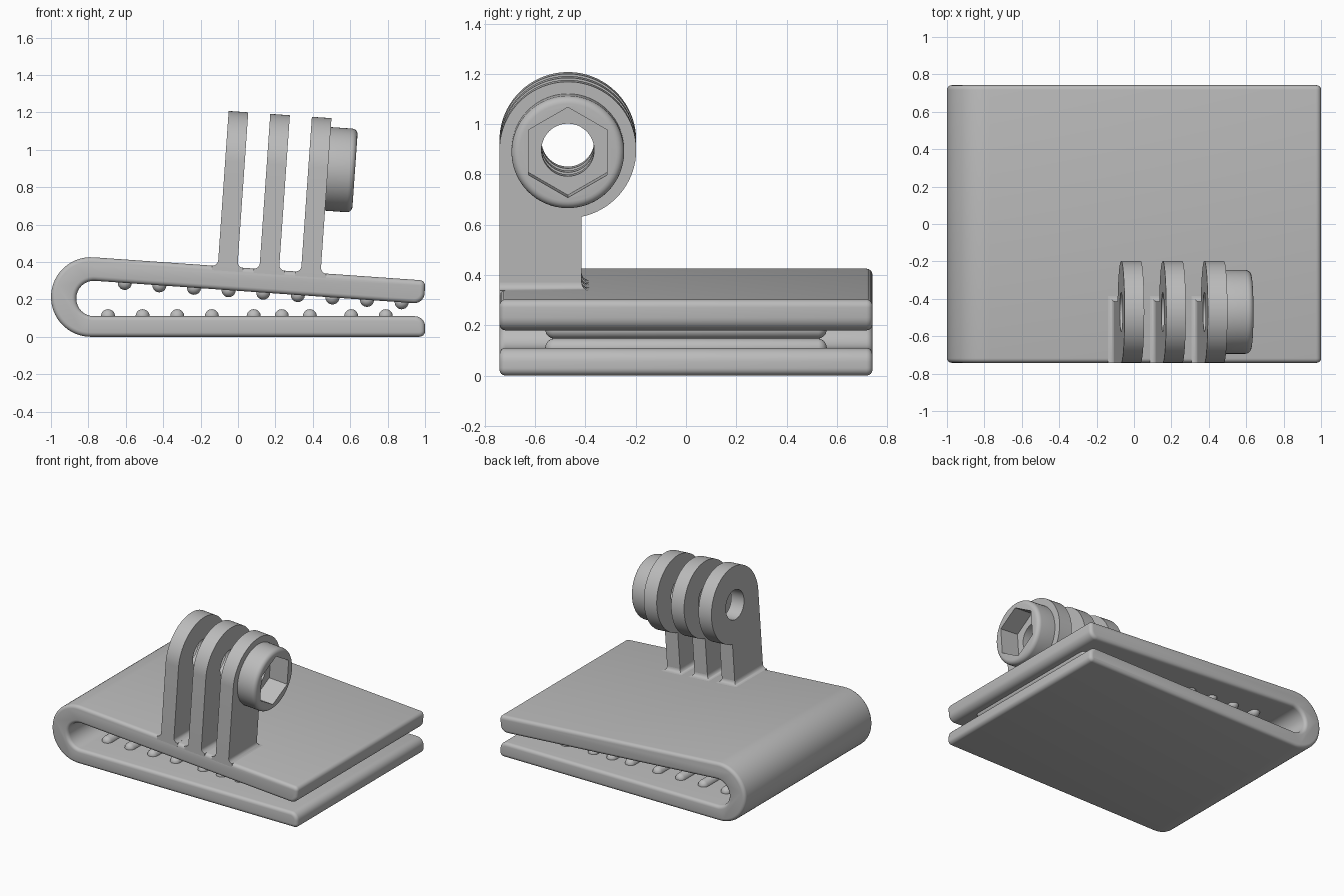
import bpy, bmesh
from math import radians, sin, cos, pi
from mathutils import Matrix, Vector

cube = bpy.data.objects.get("Cube")
if cube:
    bpy.data.objects.remove(cube, do_unlink=True)

grey = bpy.data.materials.new("grey plastic")
grey.use_nodes = True
grey.diffuse_color = (0.5, 0.5, 0.5, 1)
grey.node_tree.nodes["Principled BSDF"].inputs["Base Color"].default_value = (0.5, 0.5, 0.5, 1)

TILT = radians(4)
TILTED = Matrix.Rotation(TILT, 4, 'Y')   # frame of the sloping upper arm
HALF = 0.742                             # half depth of the clip
TOP, UNDER = 0.37, 0.245                 # upper arm surfaces in the tilted frame
AXIS_Y, AXIS_Z = -0.47, 0.929            # pivot centre in the tilted frame


def finish(name, bm, matrix=Matrix()):
    bmesh.ops.recalc_face_normals(bm, faces=bm.faces)
    me = bpy.data.meshes.new(name)
    bm.to_mesh(me)
    bm.free()
    me.materials.append(grey)
    ob = bpy.data.objects.new(name, me)
    ob.matrix_world = matrix
    bpy.context.collection.objects.link(ob)
    return ob


def activate(ob):
    bpy.ops.object.select_all(action='DESELECT')
    ob.select_set(True)
    bpy.context.view_layer.objects.active = ob


def smooth(ob, angle=35):
    activate(ob)
    bpy.ops.object.shade_smooth_by_angle(angle=radians(angle))


def arc(cx, cy, r, a0, a1, n):
    steps = [radians(a0 + (a1 - a0) * i / n) for i in range(n + 1)]
    return [(cx + r * cos(a), cy + r * sin(a)) for a in steps]


def prism(name, points, direction, matrix=Matrix()):
    bm = bmesh.new()
    face = bm.faces.new([bm.verts.new(p) for p in points])
    new = bmesh.ops.extrude_face_region(bm, geom=[face])["geom"]
    bmesh.ops.translate(bm, vec=direction, verts=[v for v in new if isinstance(v, bmesh.types.BMVert)])
    return finish(name, bm, matrix)


def disc(name, u0, u1, radius, sides, matrix=TILTED):
    """Solid round or polygonal bar along the pivot axis."""
    ring = arc(AXIS_Y, AXIS_Z, radius, 90, 450, sides)[:-1]
    return prism(name, [(u0, y, z) for y, z in ring], (u1 - u0, 0, 0), matrix)


def bevel(ob, width, segments):
    mod = ob.modifiers.new("bevel", 'BEVEL')
    mod.width, mod.segments = width, segments
    mod.limit_method, mod.angle_limit = 'ANGLE', radians(50)
    activate(ob)
    bpy.ops.object.modifier_apply(modifier=mod.name)


def cut(ob, cutter):
    mod = ob.modifiers.new("cut", 'BOOLEAN')
    mod.operation, mod.solver, mod.object = 'DIFFERENCE', 'EXACT', cutter
    activate(ob)
    bpy.ops.object.modifier_apply(modifier=mod.name)


def tilt(points):
    return [(x * cos(TILT) + z * sin(TILT), z * cos(TILT) - x * sin(TILT)) for x, z in points]


# Folded clip: outer bend, lower arm, inner bend, upper arm
INNER, OUTER, END = 0.055, 0.03, 0.979
profile = arc(-0.787, 0.2127, 0.2127, 86, 270, 32)
profile += arc(1 - OUTER, OUTER, OUTER, -90, 0, 6)
profile += arc(1 - INNER, 0.11 - INNER, INNER, 0, 90, 8)
profile += arc(-0.770, 0.2047, 0.0947, 270, 86, 24)
profile += tilt(arc(END - INNER, UNDER + INNER, INNER, -90, 0, 8))
profile += tilt(arc(END - OUTER, TOP - OUTER, OUTER, 0, 90, 6))
clip = prism("clip_body", [(x, -HALF, z) for x, z in profile], (0, 2 * HALF, 0))
bevel(clip, 0.024, 4)
smooth(clip)


# Rounded gripping ridges inside the clip
def ridge(name, x, z, matrix):
    bm = bmesh.new()
    bmesh.ops.create_uvsphere(bm, u_segments=20, v_segments=11, radius=0.038)
    for v in bm.verts:
        v.co.z += 0.522 if v.co.z > 0 else -0.522
    bmesh.ops.rotate(bm, verts=bm.verts, matrix=Matrix.Rotation(pi / 2, 3, 'X'))
    bmesh.ops.translate(bm, verts=bm.verts, vec=(x, 0, z))
    smooth(finish(name, bm, matrix), 60)


for i, x in enumerate((-0.695, -0.51, -0.325, -0.14, 0.084, 0.234, 0.384, 0.605, 0.79)):
    ridge(f"lower_ridge_{i + 1}", x, 0.11, Matrix())
for i in range(9):
    ridge(f"upper_ridge_{i + 1}", -0.624 + 0.1855 * i, UNDER, TILTED)

# Three mounting fins with a shared pivot hole and filleted feet
THICK, BACK, FILLET = 0.105, -0.415, 0.03
hole = disc("hole_cutter", -0.4, 0.8, 0.105, 48)
outline = [(-HALF, 0.345), (BACK, 0.345)] + arc(AXIS_Y, AXIS_Z, -HALF * -1 + AXIS_Y, -78.3, 180, 56)


def foot(name, u):
    bm = bmesh.new()
    levels = [(FILLET, 0.345)]
    for i in range(7):
        t = i / 6 * pi / 2
        levels.append((FILLET * (1 - sin(t)), TOP + FILLET * (1 - cos(t))))
    rings = []
    for d, z in levels:
        corners = [(u - d, -HALF), (u + THICK + d, -HALF), (u + THICK + d, BACK + d), (u - d, BACK + d)]
        rings.append([bm.verts.new((x, y, z)) for x, y in corners])
    for a, b in zip(rings, rings[1:]):
        for k in range(4):
            j = (k + 1) % 4
            bm.faces.new((a[k], a[j], b[j], b[k]))
    bm.faces.new(rings[0])
    bm.faces.new(rings[-1])
    smooth(finish(name, bm, TILTED))


for i, u in enumerate((-0.134, 0.089, 0.312)):
    fin = prism(f"fin_{i + 1}", [(u, y, z) for y, z in outline], (THICK, 0, 0), TILTED)
    cut(fin, hole)
    smooth(fin)
    foot(f"fin_foot_{i + 1}", u)

# Nut holder with a hexagonal pocket on the outer fin
boss = disc("nut_holder", 0.417, 0.562, 0.224, 64)
activate(boss)
bm = bmesh.new()
bm.from_mesh(boss.data)
rim = [e for e in bm.edges if all(v.co.x > 0.56 for v in e.verts)]
bmesh.ops.bevel(bm, geom=rim, offset=0.03, segments=5, profile=0.5, affect='EDGES')
bm.to_mesh(boss.data)
bm.free()
pocket = disc("pocket_cutter", 0.35, 0.7, 0.18, 6)
cut(boss, pocket)
smooth(boss)

for helper in (hole, pocket):
    bpy.data.objects.remove(helper, do_unlink=True)
